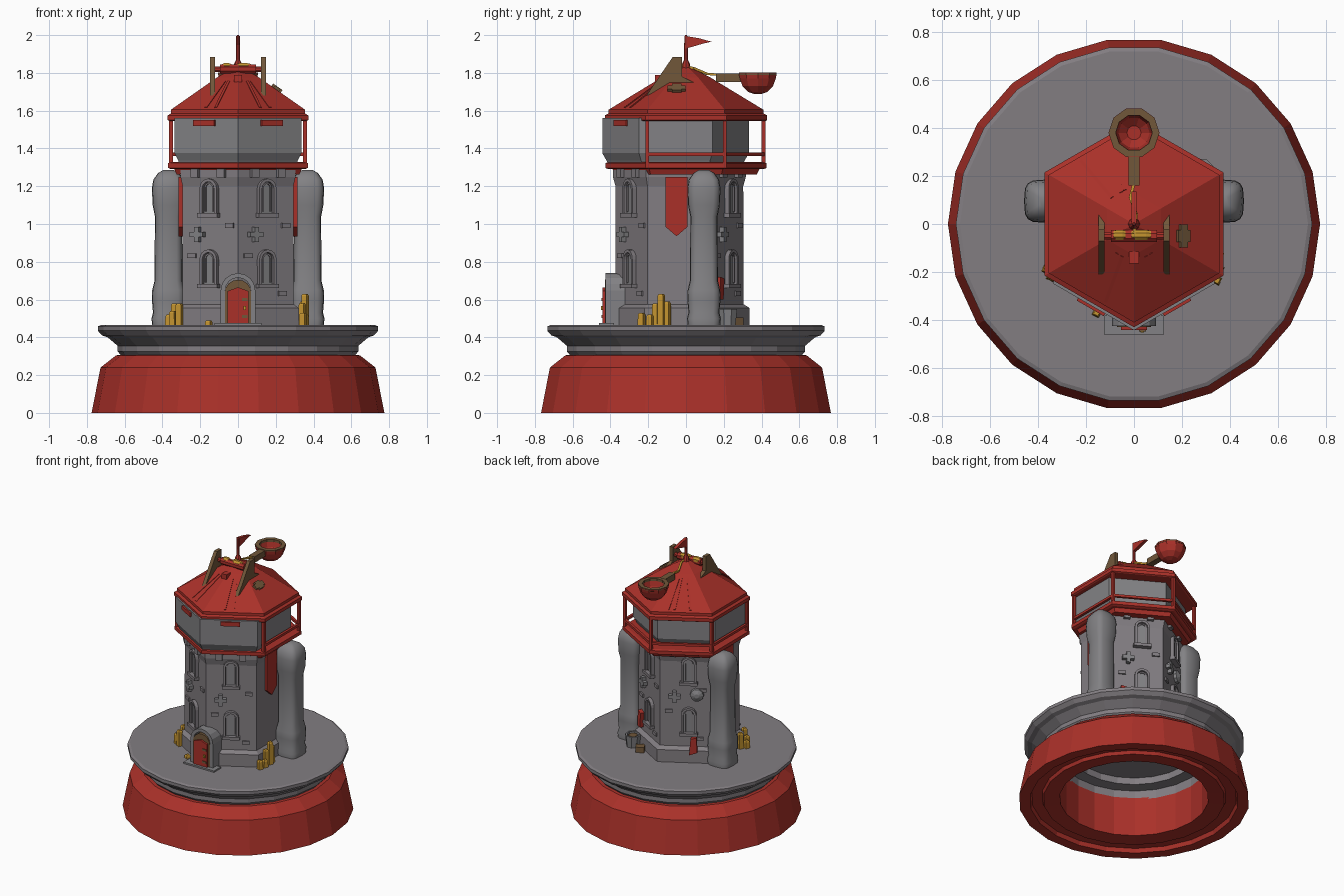
import bpy, bmesh, math
from mathutils import Matrix, Vector

if "Cube" in bpy.data.objects:
    bpy.data.objects.remove(bpy.data.objects["Cube"])


def material(name, rgb):
    m = bpy.data.materials.new(name)
    m.diffuse_color = (*rgb, 1)
    m.use_nodes = True
    m.node_tree.nodes["Principled BSDF"].inputs["Base Color"].default_value = m.diffuse_color
    return m


RED = material("brick_red", (0.40, 0.030, 0.022))
STONE = material("warm_stone", (0.225, 0.207, 0.222))
PALE = material("cool_stone", (0.225, 0.222, 0.232))
WOOD = material("brown_wood", (0.165, 0.095, 0.042))
GOLD = material("gold", (0.56, 0.30, 0.03))
I4 = Matrix.Identity(4)


def finish(bm, name, mat, smooth=None):
    bmesh.ops.remove_doubles(bm, verts=bm.verts, dist=1e-5)
    bmesh.ops.recalc_face_normals(bm, faces=bm.faces)
    me = bpy.data.meshes.new(name)
    bm.to_mesh(me)
    bm.free()
    ob = bpy.data.objects.new(name, me)
    bpy.context.collection.objects.link(ob)
    me.materials.append(mat)
    if smooth:
        bpy.ops.object.select_all(action='DESELECT')
        ob.select_set(True)
        bpy.context.view_layer.objects.active = ob
        bpy.ops.object.shade_smooth_by_angle(angle=math.radians(smooth))
    return ob


def lathe(name, mat, profile, n, start=0, M=I4, closed=False, power=1, smooth=None):
    """Rings of n sides from (radius, z) points; power < 1 squares the section."""
    bm = bmesh.new()
    rings = []
    for r, z in profile:
        ring = []
        for i in range(n):
            a = math.radians(start) + 2 * math.pi * i / n
            c, s = (math.copysign(abs(k) ** power, k) for k in (math.cos(a), math.sin(a)))
            ring.append(bm.verts.new(M @ Vector((r * c, r * s, z))))
        rings.append(ring)
    pairs = list(zip(rings, rings[1:]))
    if closed:
        pairs.append((rings[-1], rings[0]))
    else:
        bm.faces.new(rings[0])
        bm.faces.new(rings[-1])
    for a, b in pairs:
        for i in range(n):
            j = (i + 1) % n
            bm.faces.new((a[i], a[j], b[j], b[i]))
    return finish(bm, name, mat, smooth)


def box(name, mat, size, loc, R=I4):
    bm = bmesh.new()
    M = Matrix.Translation(loc) @ R @ Matrix.Diagonal((*size, 1))
    bmesh.ops.create_cube(bm, size=1, matrix=M)
    return finish(bm, name, mat)


def beam(name, mat, p, q, w):
    p, q = Vector(p), Vector(q)
    d = q - p
    return box(name, mat, (w, w, d.length), (p + q) / 2, d.to_track_quat('Z', 'Y').to_matrix().to_4x4())


def prism(name, mat, pts, depth, M):
    bm = bmesh.new()
    f = bm.faces.new([bm.verts.new(M @ Vector((u, v, 0))) for u, v in pts])
    ext = bmesh.ops.extrude_face_region(bm, geom=[f])['geom']
    shift = M.to_3x3() @ Vector((0, 0, depth))
    bmesh.ops.translate(bm, vec=shift, verts=[v for v in ext if isinstance(v, bmesh.types.BMVert)])
    return finish(bm, name, mat)


def frame(az, origin):
    """Local axes: u sideways, v up, n outward along azimuth az."""
    a = math.radians(az)
    n, t = Vector((math.cos(a), math.sin(a), 0)), Vector((-math.sin(a), math.cos(a), 0))
    M = Matrix((t, Vector((0, 0, 1)), n)).transposed().to_4x4()
    M.translation = origin
    return M


def wall(az, u, z, out=0.292):
    return Matrix.Translation((0, -0.035, z)) @ frame(az, (0, 0, 0)) @ Matrix.Translation((u, 0, out))


def arch(w, h):
    return [(-w, 0)] + [(-w * math.cos(math.pi * i / 8), h - w + w * math.sin(math.pi * i / 8))
                        for i in range(9)] + [(w, 0)]


def arch_ring(w, h, t):
    return arch(w, h) + arch(w - t, h - t)[::-1]


def rect(w, h):
    return [(-w, 0), (w, 0), (w, h), (-w, h)]


def hexagon(name, mat, profile, cy=0.0):
    return lathe(name, mat, profile, 6, 90, Matrix.Translation((0, cy, 0)))


# Pedestal: red skirt with a deep hollow below, and grey platform
lathe("pedestal_skirt", RED, [(0.775, 0), (0.728, 0.24), (0.645, 0.305), (0.5, 0.31), (0.5, 0.02), (0.61, 0.012),
      (0.62, 0.035), (0.69, 0.03), (0.70, 0.0)], 22, closed=True)
lathe("platform", STONE, [(0.0, 0.42), (0.42, 0.42), (0.42, 0.37), (0.5, 0.365), (0.5, 0.30), (0.615, 0.30), (0.637, 0.325),
      (0.637, 0.355), (0.69, 0.40), (0.72, 0.41), (0.742, 0.435), (0.742, 0.458), (0.725, 0.465), (0.0, 0.465)], 22)

# Tower body and turret
hexagon("tower_body", STONE, [(0.372, 0.46), (0.372, 0.555), (0.34, 0.575), (0.338, 1.2), (0.352, 1.25), (0.352, 1.3)], -0.035)
hexagon("turret", PALE, [(0.35, 1.3), (0.365, 1.335), (0.388, 1.375), (0.388, 1.56)], -0.055)

# Balcony floor, eave and roof
hexagon("balcony_floor", RED, [(0.41, 1.29), (0.427, 1.297), (0.427, 1.322), (0.41, 1.328)])
hexagon("balcony_underside", RED, [(0.375, 1.262), (0.39, 1.292)])
hexagon("eave", RED, [(0.42, 1.545), (0.43, 1.55), (0.43, 1.575), (0.41, 1.585)])
hexagon("roof", RED, [(0.41, 1.575), (0.41, 1.605), (0.13, 1.775), (0.06, 1.81), (0.02, 1.83)])

# Posts and rails along the sides and back
corner = [Vector((0.41 * math.cos(math.radians(a)), 0.41 * math.sin(math.radians(a)), 0)) for a in (-30, 30, 90, 150, 210)]
for p in corner:
    beam("balcony_post", RED, p + Vector((0, 0, 1.31)), p + Vector((0, 0, 1.56)), 0.02)
for p, q in zip(corner, corner[1:]):
    beam("balcony_rail", RED, p + Vector((0, 0, 1.37)), q + Vector((0, 0, 1.37)), 0.018)

# Roof battens, hatch and eave blocks
for az in (105, 112, 130, 240, 250, 290, 300):
    a = math.radians(az)
    reach = math.cos(math.radians(30)) / math.cos(math.radians(az % 60 - (60 if az % 60 > 30 else 0)))
    d = Vector((math.cos(a), math.sin(a), 0)) * reach
    beam("roof_batten", RED, d * 0.39 + Vector((0, 0, 1.613)), d * 0.16 + Vector((0, 0, 1.753)), 0.014)
box("roof_hatch", RED, (0.04, 0.05, 0.035), (0, -0.14, 1.77))
for az in (240, 300):
    box("eave_block", RED, (0.03, 0.13, 0.03), wall(az, 0, 1.535, 0.35).translation, Matrix.Rotation(math.radians(az), 4, 'Z'))

# Side buttresses and banners
for s in (-1, 1):
    lathe("buttress", PALE, [(0.086, 0.46), (0.09, 0.5), (0.082, 0.53), (0.088, 0.6), (0.086, 0.65), (0.074, 0.7), (0.072, 1.04),
          (0.084, 1.1), (0.088, 1.19), (0.08, 1.235), (0.055, 1.27), (0.025, 1.287)], 16, 0,
          Matrix.Translation((s * 0.368, 0.095, 0)), power=0.55, smooth=40)
    M = frame(0 if s > 0 else 180, (s * 0.295, -0.05, 0))
    prism("banner", RED, [(-0.058, 1.25), (0.058, 1.25), (0.058, 0.985), (0, 0.935), (-0.058, 0.985)], 0.02, M)

# Windows, wall crosses, corbels and loose bricks on the four angled walls
for az in (60, 120, 240, 300):
    u0 = 0 if az > 180 else 0.025
    for z in (0.67, 1.045):
        prism("window_frame", STONE, arch_ring(0.052, 0.195, 0.016), 0.026, wall(az, u0, z))
        prism("window_pane", PALE, arch(0.036, 0.178), 0.008, wall(az, u0, z))
        prism("window_mullion", STONE, arch_ring(0.028, 0.155, 0.008), 0.016, wall(az, u0, z + 0.02))
        prism("window_sill", STONE, rect(0.06, 0.022), 0.036, wall(az, u0, z - 0.01))
    a, b = 0.013, 0.04
    prism("wall_cross", PALE, [(-a, -b), (a, -b), (a, -a), (b, -a), (b, a), (a, a), (a, b), (-a, b), (-a, a), (-b, a), (-b, -a),
          (-a, -a)], 0.03, wall(az, -0.07, 0.945))
    for u in (-0.08, 0.08):
        prism("corbel", STONE, rect(0.022, 0.05), 0.035, wall(az, u, 1.245))
    for u, z in ((0.1, 0.62), (-0.11, 0.82), (0.12, 0.98)):
        prism("wall_brick", STONE, rect(0.025, 0.025), 0.012, wall(az, u, z))

# Front door in its stone porch
prism("porch", PALE, arch_ring(0.092, 0.275, 0.024), 0.115, frame(270, (0, -0.31, 0.465)))
prism("door_surround", WOOD, arch(0.07, 0.24), 0.118, frame(270, (0, -0.31, 0.465)))
prism("door", RED, [(-0.055, 0), (0.055, 0), (0.055, 0.18), (0, 0.2), (-0.055, 0.18)], 0.022, frame(270, (0, -0.42, 0.465)))
for z in (0.51, 0.6):
    box("door_strap", WOOD, (0.03, 0.006, 0.014), (0.035, -0.444, z))
box("door_handle", GOLD, (0.014, 0.012, 0.02), (0.035, -0.445, 0.555))
box("door_step", PALE, (0.25, 0.08, 0.014), (0, -0.42, 0.469))

# Gold bars stacked around the wall
for x, y, h in ((0.355, -0.13, 0.16), (0.34, -0.16, 0.11), (0.345, -0.1, 0.12), (0.355, -0.19, 0.05), (0.345, -0.235, 0.06),
                (-0.365, -0.19, 0.05), (-0.335, -0.16, 0.11), (-0.345, -0.22, 0.07), (-0.155, -0.37, 0.02),
                (-0.31, -0.24, 0.11)):
    lathe("gold_bar", GOLD, [(0.023, 0.46), (0.021, 0.46 + h), (0.014, 0.47 + h)], 4, 20, Matrix.Translation((x, y, 0)))

# Clutter at the back: stone basin, crate, cloth and shield
lathe("basin", PALE, [(0.045, 0.46), (0.055, 0.55), (0.042, 0.55), (0.04, 0.53)], 8, 22.5, Matrix.Translation((0.28, 0.22, 0)))
lathe("basin_filling", WOOD, [(0.04, 0.52), (0.03, 0.545)], 8, 22.5, Matrix.Translation((0.28, 0.22, 0)))
box("crate", WOOD, (0.06, 0.055, 0.04), (0.19, 0.265, 0.485), Matrix.Rotation(0.5, 4, 'Z'))
prism("red_cloth", RED, [(-0.02, 0), (0.035, 0.02), (0.03, 0.13), (-0.01, 0.12)], 0.03, wall(120, 0.05, 0.53, 0.315))
prism("red_cloth", RED, [(-0.03, 0), (0.01, 0), (0.02, 0.11), (-0.02, 0.12)], 0.03, wall(60, -0.1, 0.6))
lathe("shield", PALE, [(0.048, 0), (0.045, 0.02), (0.015, 0.035)], 10, 0, wall(120, 0.08, 0.96))

# Winch on the roof: brackets, drum, rope coils and a wooden cleat on the slope
for s in (-1, 1):
    prism("winch_bracket", WOOD, [(-0.21, 1.68), (-0.07, 1.885), (-0.02, 1.885), (-0.02, 1.78), (0.04, 1.75)], 0.026,
          frame(0, (s * 0.135 - 0.013, 0, 0)))
turn = Matrix.Translation((0, -0.05, 1.82)) @ Matrix.Rotation(math.pi / 2, 4, 'Y')
lathe("winch_drum", RED, [(0.016, -0.13), (0.016, -0.095), (0.026, -0.095), (0.026, 0.095), (0.016, 0.095), (0.016, 0.13)],
      8, 22.5, turn)
for x, w in ((-0.06, 0.025), (0.03, 0.04)):
    lathe("winch_rope_coil", GOLD, [(0.018, x - w), (0.023, x - w / 2), (0.023, x + w / 2), (0.018, x + w)], 8, 22.5,
          Matrix.Translation((0, 0.004, 0.01)) @ turn)
tilt = Matrix.Rotation(math.radians(35), 4, 'Y')
box("roof_cleat", WOOD, (0.035, 0.095, 0.02), (0.205, -0.05, 1.716), tilt)
box("roof_cleat", WOOD, (0.06, 0.05, 0.02), (0.205, -0.05, 1.718), tilt)

# Throwing arm, bowl and rope
beam("throwing_arm", WOOD, (0, 0.16, 1.775), (0, 0.3, 1.775), 0.045)
bowl = Matrix.Translation((0, 0.38, 0))
lathe("bowl", RED, [(0.02, 1.688), (0.055, 1.70), (0.085, 1.73), (0.1, 1.77), (0.106, 1.798), (0.08, 1.798), (0.065, 1.75),
      (0.03, 1.72)], 10, 0, bowl)
lathe("bowl_rim", WOOD, [(0.105, 1.79), (0.105, 1.803), (0.076, 1.803), (0.076, 1.77)], 10, 0, bowl, closed=True)
rope = [(0, -0.04, 1.845), (0.01, 0.04, 1.825), (-0.015, 0.11, 1.795), (0, 0.17, 1.79)]
for p, q in zip(rope, rope[1:]):
    beam("rope", GOLD, p, q, 0.012)

# Flagpole and pennant
lathe("flagpole", RED, [(0.026, 1.82), (0.02, 1.85), (0.01, 1.87), (0.009, 1.99), (0.004, 2.0)], 8)
prism("pennant", RED, [(0, 1.93), (0, 1.995), (0.07, 1.983), (0.135, 1.965), (0.09, 1.955), (0.04, 1.94)], 0.022,
      frame(0, (-0.011, 0, 0)))
